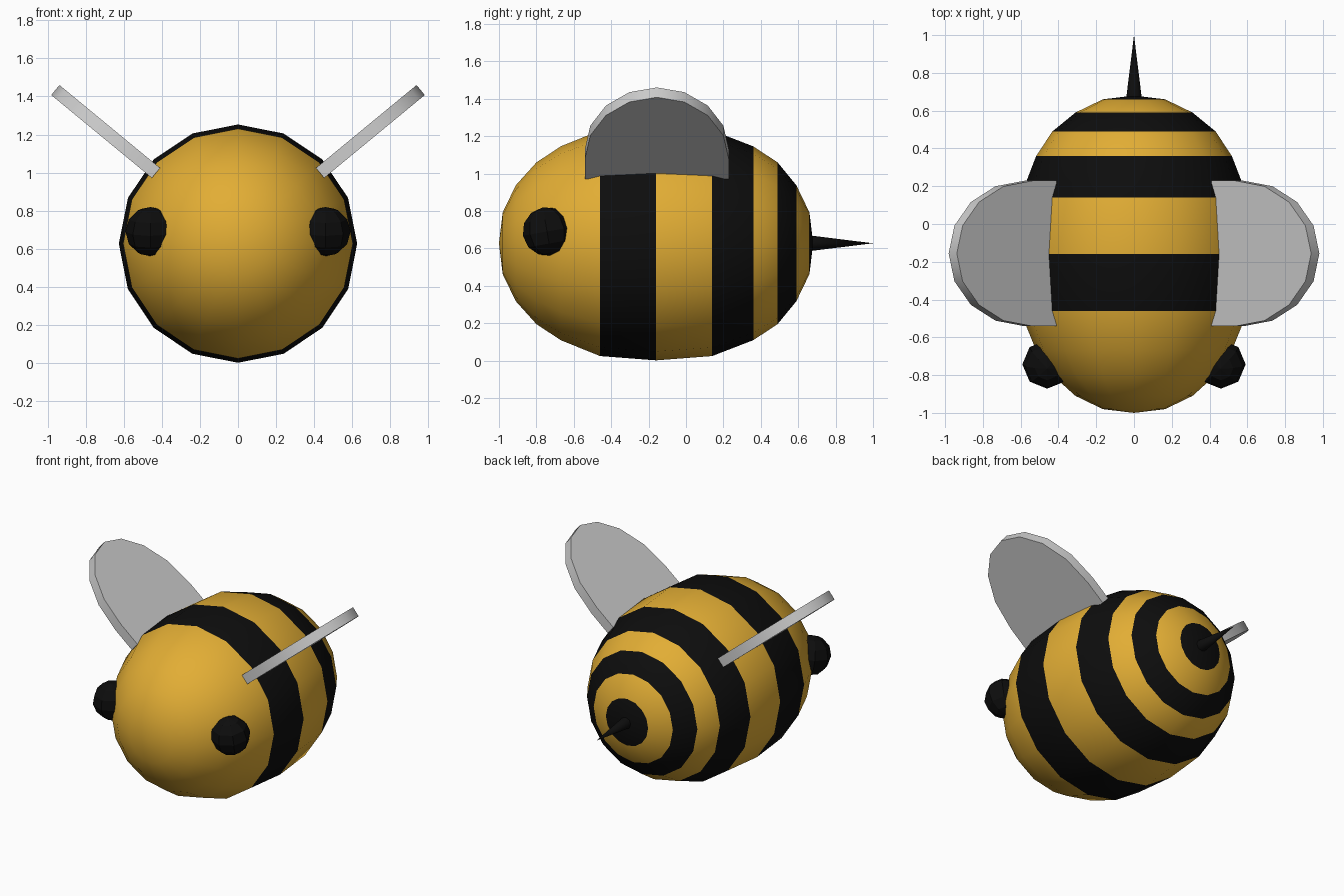
import bpy, bmesh
from math import cos, sin, pi, radians
from mathutils import Matrix, Vector

if "Cube" in bpy.data.objects:
    bpy.data.objects.remove(bpy.data.objects["Cube"])


def material(name, color):
    m = bpy.data.materials.new(name)
    m.diffuse_color = color
    m.use_nodes = True
    m.node_tree.nodes["Principled BSDF"].inputs["Base Color"].default_value = m.diffuse_color
    return m


YELLOW = material("yellow", (0.76, 0.42, 0.035, 1))
BLACK = material("black", (0.004, 0.004, 0.004, 1))


def finish(bm, name, mats=(), angle=30):
    bmesh.ops.recalc_face_normals(bm, faces=bm.faces)
    mesh = bpy.data.meshes.new(name)
    bm.to_mesh(mesh)
    bm.free()
    ob = bpy.data.objects.new(name, mesh)
    bpy.context.collection.objects.link(ob)
    for m in mats:
        mesh.materials.append(m)
    bpy.ops.object.select_all(action='DESELECT')
    ob.select_set(True)
    bpy.context.view_layer.objects.active = ob
    if angle:
        bpy.ops.object.shade_smooth_by_angle(angle=radians(angle))
    return ob


CZ = 0.627   # height of the body axis
SEG = 16

# Body: 16-sided lathe along y, (y, radius) rings, colour index per band
rings = [(-0.98, 0.165), (-0.91, 0.31), (-0.80, 0.432), (-0.67, 0.518),
         (-0.46, 0.603), (-0.16, 0.626), (0.14, 0.603), (0.36, 0.518),
         (0.49, 0.432), (0.59, 0.31), (0.66, 0.165)]
bands = [0, 0, 0, 0, 1, 0, 1, 0, 1, 0]
bm = bmesh.new()
loops = [[bm.verts.new((r * cos(2 * pi * i / SEG), y, CZ + r * sin(2 * pi * i / SEG)))
          for i in range(SEG)] for y, r in rings]
front = bm.verts.new((0, -1.0, CZ))
back = bm.verts.new((0, 0.68, CZ))
for i in range(SEG):
    j = (i + 1) % SEG
    for k, colour in enumerate(bands):
        a, b = loops[k], loops[k + 1]
        bm.faces.new((a[i], a[j], b[j], b[i])).material_index = colour
    bm.faces.new((front, loops[0][j], loops[0][i]))
    bm.faces.new((back, loops[-1][i], loops[-1][j])).material_index = 1
finish(bm, "body", (YELLOW, BLACK), 40)

# Sting: thin cone pointing backwards
bm = bmesh.new()
bmesh.ops.create_cone(bm, cap_ends=True, segments=8, radius1=0.042, radius2=0, depth=0.34,
                      matrix=Matrix.Translation((0, 0.83, CZ)) @ Matrix.Rotation(-pi / 2, 4, 'X'))
finish(bm, "sting", (BLACK,), 50)

# Eyes and wings, mirrored left and right
for side, s in (("right", 1), ("left", -1)):
    bm = bmesh.new()
    bmesh.ops.create_uvsphere(bm, u_segments=8, v_segments=6, radius=0.131,
                              matrix=Matrix.Translation((0.46, -0.743, 0.69))
                              @ Matrix.Rotation(radians(10), 4, 'X'))
    bmesh.ops.scale(bm, vec=(s, 1, 1), verts=bm.verts)
    finish(bm, side + "_eye", (BLACK,), 0)

    # Wing plate: straight root and half-ellipse tip, extruded to thickness
    bm = bmesh.new()
    outline = [(0, -0.385)] + [(0.165 + 0.52 * cos(t), 0.385 * sin(t))
                               for t in [-pi / 2 + pi * i / 8 for i in range(9)]] + [(0, 0.385)]
    along = Vector((cos(radians(39.5)), 0, sin(radians(39.5))))
    up = Vector((-along.z, 0, along.x))
    root = Vector((0.431, -0.156, 0.998))
    low = [bm.verts.new(root + along * u + Vector((0, v, 0)) - up * 0.034) for u, v in outline]
    face = bm.faces.new(low)
    out = bmesh.ops.extrude_face_region(bm, geom=[face])
    bmesh.ops.translate(bm, vec=up * 0.068,
                        verts=[g for g in out["geom"] if isinstance(g, bmesh.types.BMVert)])
    bmesh.ops.scale(bm, vec=(s, 1, 1), verts=bm.verts)
    finish(bm, side + "_wing", (), 35)
